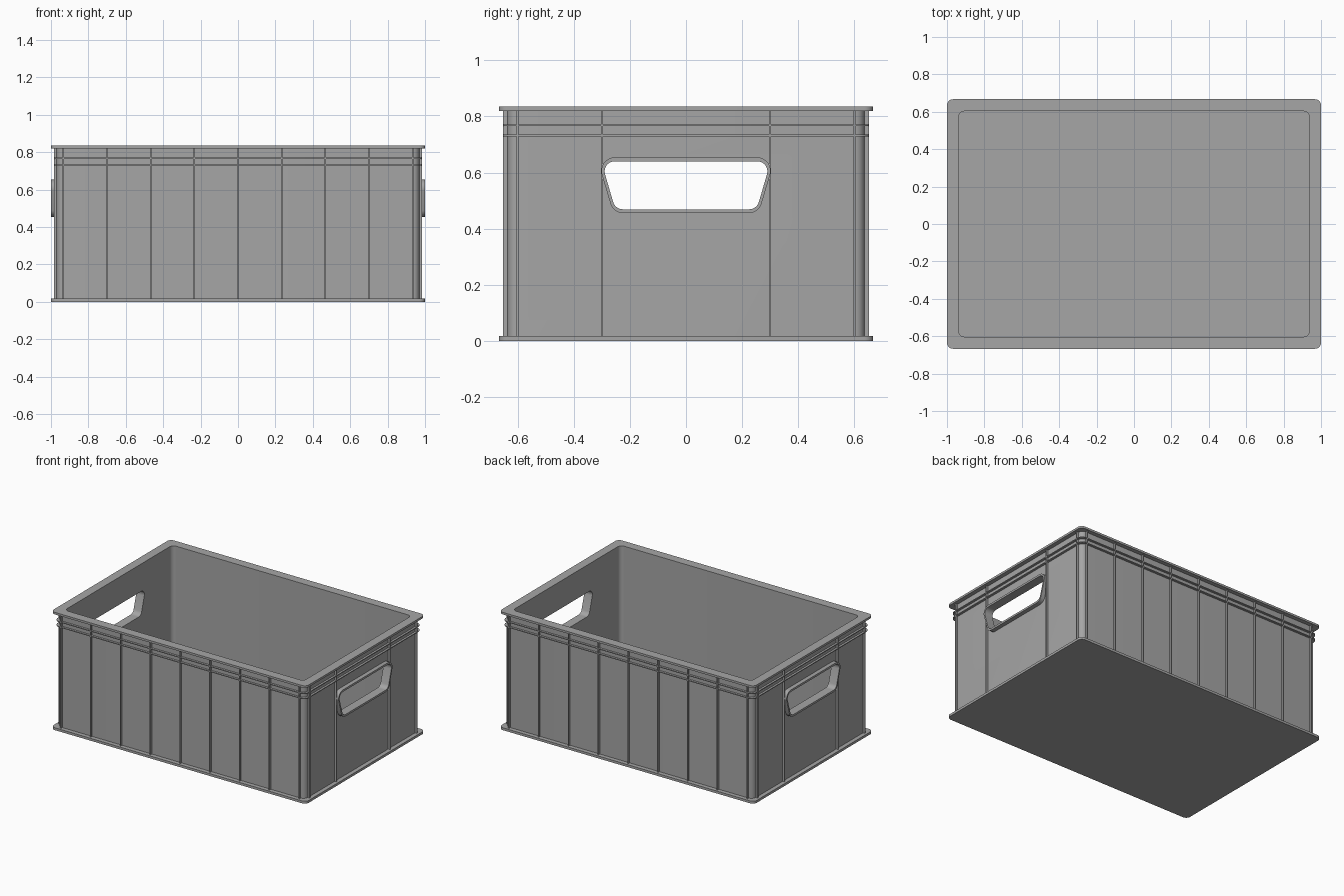
import bpy, bmesh, math
from mathutils import Vector

cube = bpy.data.objects.get("Cube")
if cube:
    bpy.data.objects.remove(cube, do_unlink=True)

grey = bpy.data.materials.new("crate_grey")
grey.use_nodes = True
COLOUR = (0.38, 0.38, 0.38, 1)
grey.diffuse_color = COLOUR
grey.node_tree.nodes["Principled BSDF"].inputs["Base Color"].default_value = COLOUR


def rounded(corners, radius, steps=8):
    """Fillet every corner of a convex counter-clockwise outline."""
    out = []
    n = len(corners)
    for i, c in enumerate(corners):
        p = Vector(c)
        a = (Vector(corners[i - 1]) - p).normalized()
        b = (Vector(corners[(i + 1) % n]) - p).normalized()
        half = a.angle(b) / 2
        centre = p + (a + b).normalized() * radius / math.sin(half)
        start = p + a * radius / math.tan(half) - centre
        end = p + b * radius / math.tan(half) - centre
        sweep = math.pi - 2 * half
        for s in range(steps + 1):
            t = s / steps
            arc = (start * math.sin((1 - t) * sweep) + end * math.sin(t * sweep)) / math.sin(sweep)
            out.append(centre + arc)
    return out


def rect(hx, hy, radius):
    return rounded([(-hx, -hy), (hx, -hy), (hx, hy), (-hx, hy)], radius)


def loft(name, loops, cap=True):
    """Skin loops of 3D points; cap the ends, or join last to first."""
    bm = bmesh.new()
    rings = [[bm.verts.new(p) for p in loop] for loop in loops]
    pairs = list(zip(rings, rings[1:]))
    if cap:
        bm.faces.new(rings[0])
        bm.faces.new(rings[-1])
    else:
        pairs.append((rings[-1], rings[0]))
    for lo, hi in pairs:
        for i in range(len(lo)):
            j = (i + 1) % len(lo)
            bm.faces.new((lo[i], lo[j], hi[j], hi[i]))
    return finish(name, bm)


def finish(name, bm):
    bmesh.ops.recalc_face_normals(bm, faces=bm.faces)
    mesh = bpy.data.meshes.new(name)
    bm.to_mesh(mesh)
    bm.free()
    mesh.materials.append(grey)
    obj = bpy.data.objects.new(name, mesh)
    bpy.context.collection.objects.link(obj)
    return obj


def activate(obj):
    bpy.ops.object.select_all(action="DESELECT")
    obj.select_set(True)
    bpy.context.view_layer.objects.active = obj


def smooth(obj):
    activate(obj)
    bpy.ops.object.shade_smooth_by_angle(angle=math.radians(30))


# Overall sizes
RIM = (1.0, 0.667, 0.032)
FLANGE = (0.985, 0.652, 0.04)
WALL = (0.97, 0.637, 0.036)
INNER = (0.937, 0.603, 0.03)
TOP, RIM_LOW, BASE_TOP = 0.835, 0.82, 0.017

# Crate shell: base plate, wall, two flanges, rim, inside wall and floor
profile = [(RIM, 0), (RIM, BASE_TOP), (WALL, BASE_TOP)]
for z in (0.732, 0.768):
    lo, hi = z - 0.003, z + 0.003
    profile += [(WALL, lo), (FLANGE, lo), (FLANGE, hi), (WALL, hi)]
profile += [(WALL, RIM_LOW), (RIM, RIM_LOW), (RIM, TOP), (INNER, TOP), (INNER, 0.03)]
shell = loft("crate_shell", [[(p.x, p.y, z) for p in rect(*size)] for size, z in profile])

# Handle outlines in the y-z plane
outer = rounded([(-0.259, 0.455), (0.259, 0.455), (0.318, 0.654), (-0.318, 0.654)], 0.048)
hole = rounded([(-0.252, 0.469), (0.252, 0.469), (0.302, 0.64), (-0.302, 0.64)], 0.036)


def upright(outline, x):
    return [(x, p.x, p.y) for p in outline]


# Hand holes cut through both ends
cutter = loft("hand_hole_cutter", [upright(hole, -1.2), upright(hole, 1.2)])
cutter.hide_render = True
cut = shell.modifiers.new("hand_holes", "BOOLEAN")
cut.operation = "DIFFERENCE"
cut.solver = "EXACT"
cut.object = cutter
activate(shell)
bpy.ops.object.modifier_apply(modifier=cut.name)
bpy.data.objects.remove(cutter, do_unlink=True)
smooth(shell)

# Raised collars round the hand holes
for side, s in (("left", 1), ("right", -1)):
    collar = loft(side + "_handle_collar", [upright(outer, s * 0.969), upright(outer, s),
                                            upright(hole, s), upright(hole, s * 0.969)], cap=False)
    smooth(collar)


# Thin upright ribs from base plate to rim
def ribs(name, places, size):
    bm = bmesh.new()
    height = RIM_LOW - BASE_TOP
    for x, y in places:
        box = bmesh.ops.create_cube(bm, size=1)["verts"]
        bmesh.ops.scale(bm, vec=(size[0], size[1], height), verts=box)
        bmesh.ops.translate(bm, vec=(x, y, BASE_TOP + height / 2), verts=box)
    finish(name, bm)


THICK, DEPTH = 0.007, 0.018
for name, s in (("front_ribs", -1), ("back_ribs", 1)):
    y = s * (FLANGE[1] - DEPTH / 2)
    ribs(name, [(i * 0.2335, y) for i in range(-4, 5)], (THICK, DEPTH))
for name, s in (("left_ribs", 1), ("right_ribs", -1)):
    x = s * (FLANGE[0] - DEPTH / 2)
    ribs(name, [(x, i * 0.3) for i in (-2, -1, 1, 2)], (DEPTH, THICK))
